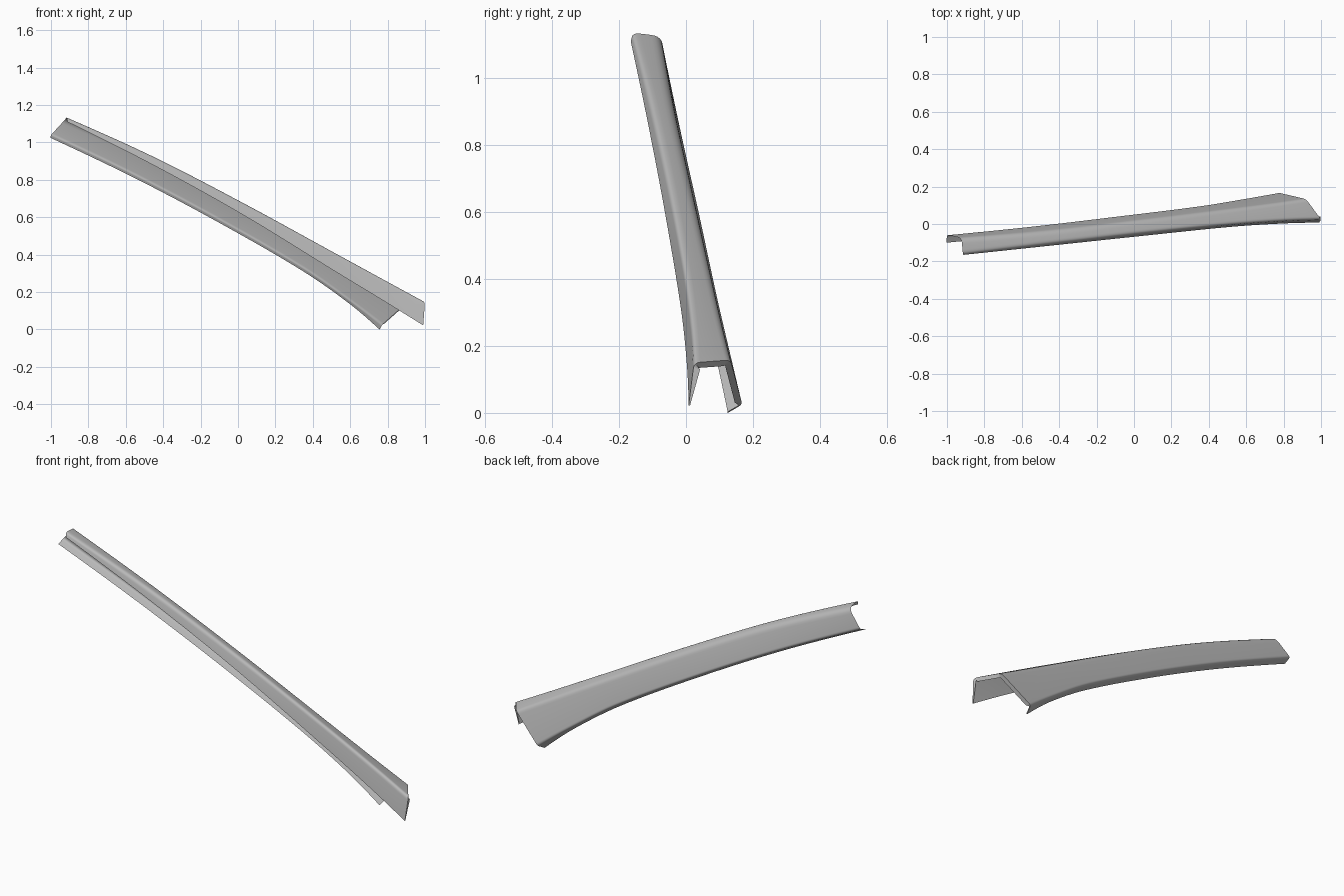
import bpy
from mathutils import Vector as V

if "Cube" in bpy.data.objects:
    bpy.data.objects.remove(bpy.data.objects["Cube"])

# Lengthwise rails: the corners of the channel section, upper end to lower end
T = [0, .25, .5, .75, .9, 1]
front_edge = [(-.912, -.165, 1.11), (-.44, -.115, .872), (.04, -.064, .605),
              (.52, -.015, .31), (.80, .003, .14), (.99, .008, .022)]
front_top = [(-.915, -.158, 1.135), (-.44, -.104, .922), (.04, -.049, .675),
             (.52, -.002, .413), (.81, .018, .254), (1.0, .024, .15)]
back_top = [(-.922, -.075, 1.125), (-.45, -.037, .909), (.02, .017, .662),
            (.48, .074, .405), (.745, .108, .256), (.92, .133, .158)]
back_edge = [(-1, -.058, 1.04), (-.55, -.012, .825), (-.1, .041, .587),
             (.35, .097, .327), (.6, .138, .152), (.77, .168, .025)]
lip = [(x - .003, y - .042, z - .015) for x, y, z in back_edge]
lip[-1] = (.757, .125, .0)


def rail(pts, t):
    """Smooth cubic through the rail points at parameter t."""
    p = [V(q) for q in pts]
    n = len(p)

    def secant(a, b):
        return (p[b] - p[a]) / (T[b] - T[a])

    def slope(k):
        if k == 0:
            return 1.5 * secant(0, 1) - .5 * secant(0, 2)
        if k == n - 1:
            return 1.5 * secant(n - 2, n - 1) - .5 * secant(n - 3, n - 1)
        return secant(k - 1, k + 1)
    k = 0
    while k < n - 2 and t > T[k + 1]:
        k += 1
    h = T[k + 1] - T[k]
    u = (t - T[k]) / h
    return ((2*u**3 - 3*u*u + 1) * p[k] + (u**3 - 2*u*u + u) * h * slope(k)
            + (3*u*u - 2*u**3) * p[k + 1] + (u**3 - u*u) * h * slope(k + 1))


def section(t, steps=5):
    """Channel section with rounded corners."""
    c = [rail(r, t) for r in (front_edge, front_top, back_top, back_edge, lip)]
    radii = [0, .022, .03 - .01 * t, .014]
    out = [c[0]]
    for k in (1, 2, 3):
        d0, d1 = c[k - 1] - c[k], c[k + 1] - c[k]
        a = c[k] + d0.normalized() * min(radii[k], d0.length * .45)
        b = c[k] + d1.normalized() * min(radii[k], d1.length * .45)
        for s in range(steps + 1):
            u = s / steps
            out.append(a * (1-u)**2 + c[k] * 2*u*(1-u) + b * u*u)
    return out + [c[4]]


N = 40
rings = [section(i / N) for i in range(N + 1)]

# Narrow inward return around the lower end
last, prev = rings[-1], rings[-2]
m = len(last)
inner = []
for j, p in enumerate(last):
    across = last[min(j + 1, m - 1)] - last[max(j - 1, 0)]
    inward = across.cross(p - prev[j]).normalized()
    q = p + inward * (.004 if j == 0 or j > m - 4 else .02)
    q.z = max(q.z, 0)
    inner.append(q)
rings.append(inner)

# Skin the channel
verts = [p for r in rings for p in r]
faces = [(i*m + j, (i+1)*m + j, (i+1)*m + j + 1, i*m + j + 1)
         for i in range(len(rings) - 1) for j in range(m - 1)]
mesh = bpy.data.meshes.new("pillar_trim")
mesh.from_pydata(verts, [], faces)
obj = bpy.data.objects.new("pillar_trim", mesh)
bpy.context.collection.objects.link(obj)

# Dark grey plastic
mat = bpy.data.materials.new("dark_grey")
mat.diffuse_color = (.5, .5, .5, 1)
mat.use_nodes = True
mat.node_tree.nodes["Principled BSDF"].inputs["Base Color"].default_value = mat.diffuse_color
mesh.materials.append(mat)

bpy.context.view_layer.objects.active = obj
obj.select_set(True)
bpy.ops.object.shade_smooth_by_angle(angle=.7)
